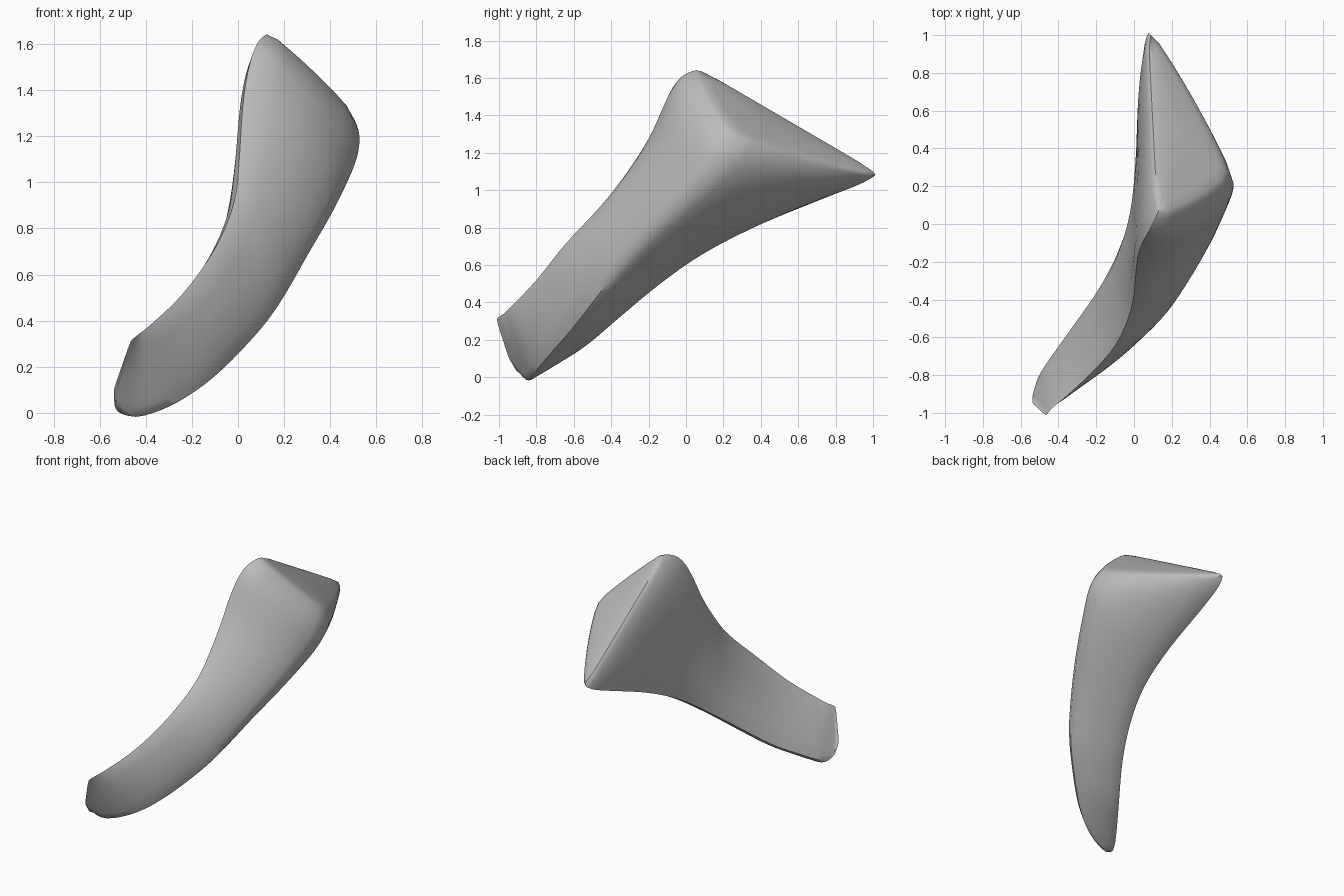
import bpy, bmesh
from mathutils import Vector

cube = bpy.data.objects.get("Cube")
if cube:
    bpy.data.objects.remove(cube)

# Stations from the blunt tip to the flared head: top ridge, side ridge, back ridge
STATIONS = [
    ((-.465, -1.015, .315), (-.54, -.945, .1), (-.535, -.905, .03)),
    ((-.43, -.97, .345), (-.47, -.86, -.01), (-.515, -.83, .01)),
    ((-.38, -.93, .385), (-.31, -.81, .025), (-.485, -.77, .035)),
    ((-.24, -.8, .52), (-.15, -.73, .12), (-.41, -.66, .1)),
    ((-.1, -.64, .72), (.01, -.6, .27), (-.31, -.52, .19)),
    ((-.02, -.45, .92), (.16, -.46, .45), (-.18, -.33, .35)),
    ((0, -.31, 1.1), (.3, -.27, .69), (-.08, -.13, .51)),
    ((.01, -.2, 1.27), (.41, -.08, .88), (-.01, .1, .67)),
    ((.025, -.13, 1.42), (.49, .1, 1.05), (.02, .4, .82)),
    ((.055, -.07, 1.55), (.52, .18, 1.15), (.03, .72, .95)),
    ((.09, -.01, 1.62), (.52, .23, 1.23), (.05, .95, 1.04)),
    ((.13, .07, 1.65), (.49, .28, 1.3), (.08, 1.03, 1.09)),
]
BULGE = (.12, .09, 0)     # roundness of front, under and inner sides
SEG, STEPS, CAP = 8, 4, 6
SPREAD = 1.08             # corners start wide because softening draws them in


def spline(points, t):
    """Smooth curve through the points, t counted in stations."""
    i = min(int(t), len(points) - 2)
    u = t - i
    p = [Vector(points[max(0, min(k, len(points) - 1))]) for k in range(i - 1, i + 3)]
    return .5 * (2 * p[1] + (p[2] - p[0]) * u + (2 * p[0] - 5 * p[1] + 4 * p[2] - p[3]) * u ** 2
                 + (3 * p[1] - p[0] - 3 * p[2] + p[3]) * u ** 3)


def section(t):
    """Three-cornered ring with bowed sides."""
    corners = [spline([s[k] for s in STATIONS], t) for k in range(3)]
    centre = sum(corners, Vector()) / 3
    corners = [centre.lerp(c, SPREAD) for c in corners]
    ring = []
    for k in range(3):
        a, b = corners[k], corners[(k + 1) % 3]
        out = ((a + b) / 2 - centre)
        out -= (b - a) * out.dot(b - a) / (b - a).length_squared
        out.normalize()
        amount = BULGE[k] * min(1, t / 5) * (b - a).length
        # the flare is flatter close to the end
        amount *= 1 - .7 * max(0, t - 8) / 3
        for j in range(SEG):
            u = j / SEG
            ring.append(a.lerp(b, u) + out * amount * 4 * u * (1 - u))
    return ring


def bridge(bm, a, b):
    n = len(a)
    for k in range(n):
        bm.faces.new((a[k], a[(k + 1) % n], b[(k + 1) % n], b[k]))


def add_cap(bm, ring, offset):
    """Close an end with shrinking rings and a centre point."""
    centre = sum((v.co for v in ring), Vector()) / len(ring)
    old = ring
    for i in range(1, CAP):
        f = i / CAP
        new = [bm.verts.new(v.co.lerp(centre, f) + offset * f * (2 - f)) for v in ring]
        bridge(bm, old, new)
        old = new
    tip = bm.verts.new(centre + offset)
    for k in range(len(old)):
        bm.faces.new((old[k], old[(k + 1) % len(old)], tip))


# Curved three-sided body
bm = bmesh.new()
count = (len(STATIONS) - 1) * STEPS
rings = [[bm.verts.new(p) for p in section(i / STEPS)] for i in range(count + 1)]
for a, b in zip(rings, rings[1:]):
    bridge(bm, a, b)

# Blunt tip and nearly flat head
add_cap(bm, rings[0], Vector((-.005, -.005, -.003)))
add_cap(bm, rings[-1], Vector((.005, .005, .008)))

# Soften the ridges
for _ in range(2):
    bmesh.ops.smooth_vert(bm, verts=bm.verts, factor=.5,
                          use_axis_x=True, use_axis_y=True, use_axis_z=True)
bmesh.ops.recalc_face_normals(bm, faces=bm.faces)

mesh = bpy.data.meshes.new("curved_bone")
bm.to_mesh(mesh)
bm.free()
bone = bpy.data.objects.new("curved_bone", mesh)
bpy.context.collection.objects.link(bone)

# Plain grey colour
grey = bpy.data.materials.new("plain_grey")
grey.use_nodes = True
colour = (.5, .5, .5, 1)
grey.diffuse_color = colour
grey.node_tree.nodes["Principled BSDF"].inputs["Base Color"].default_value = colour
mesh.materials.append(grey)

bpy.ops.object.select_all(action='DESELECT')
bone.select_set(True)
bpy.context.view_layer.objects.active = bone
bpy.ops.object.shade_smooth_by_angle(angle=.8)
